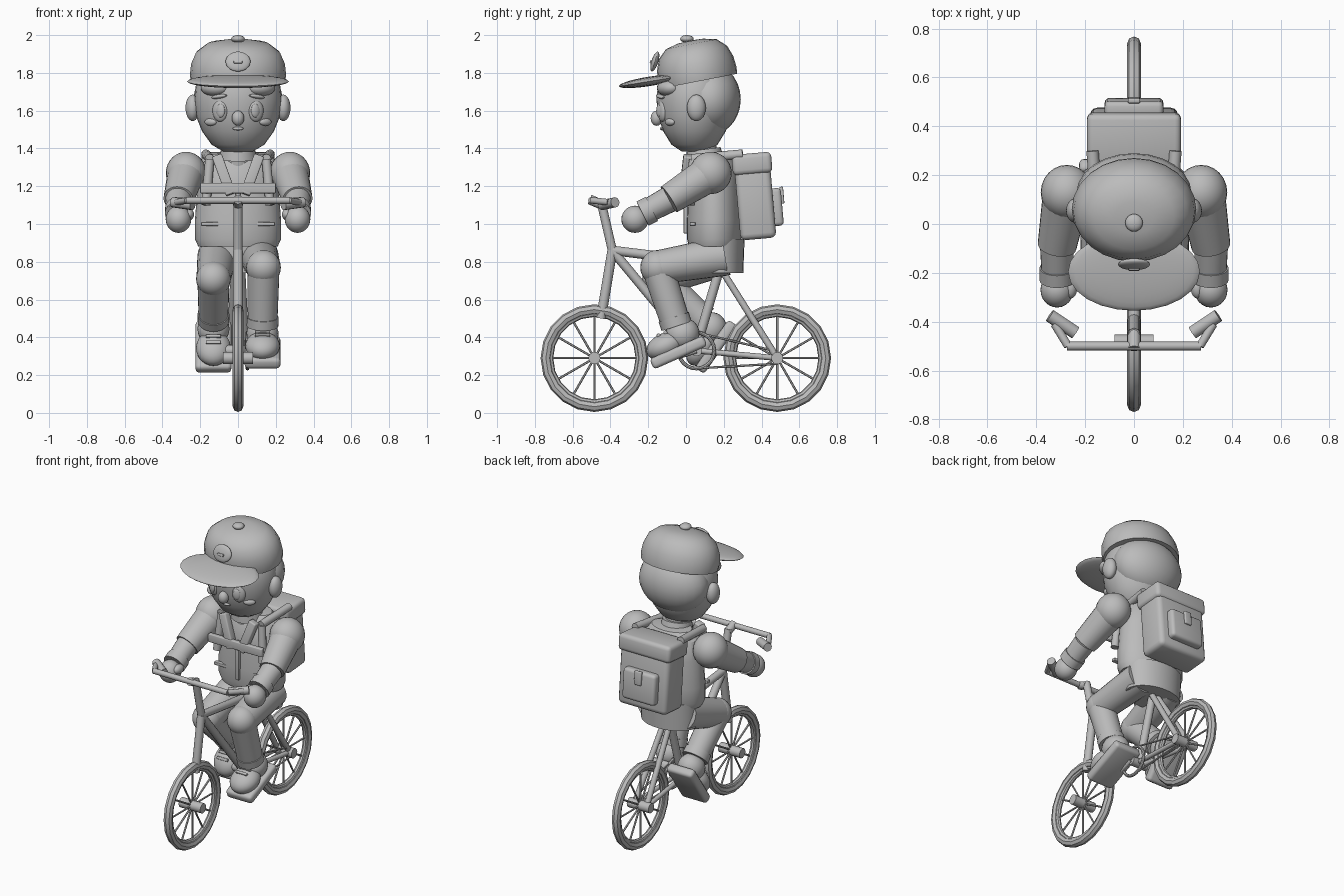
import bpy, bmesh, math
from mathutils import Matrix, Vector, Euler

if "Cube" in bpy.data.objects:
    bpy.data.objects.remove(bpy.data.objects["Cube"], do_unlink=True)

grey = bpy.data.materials.new("plain grey")
grey.use_nodes = True
grey.diffuse_color = (0.5, 0.5, 0.5, 1)
grey.node_tree.nodes["Principled BSDF"].inputs["Base Color"].default_value = (0.5, 0.5, 0.5, 1)
made = []
SIDES = (("left", 1), ("right", -1))


def finish(name, bm, matrix=Matrix()):
    bm.transform(matrix)
    bmesh.ops.recalc_face_normals(bm, faces=bm.faces[:])
    mesh = bpy.data.meshes.new(name)
    bm.to_mesh(mesh)
    bm.free()
    mesh.materials.append(grey)
    ob = bpy.data.objects.new(name, mesh)
    bpy.context.collection.objects.link(ob)
    made.append(ob)
    return ob


def place(loc, rx=0, ry=0, rz=0, scale=(1, 1, 1)):
    rot = Euler([math.radians(a) for a in (rx, ry, rz)]).to_matrix().to_4x4()
    return Matrix.Translation(loc) @ rot @ Matrix.Diagonal((*scale, 1))


def ball(name, loc, radii, rx=0, ry=0, rz=0, frame=Matrix()):
    bm = bmesh.new()
    bmesh.ops.create_uvsphere(bm, u_segments=24, v_segments=14, radius=1)
    return finish(name, bm, frame @ place(loc, rx, ry, rz, radii))


def box(name, loc, size, rx=0, ry=0, bevel=0.0, frame=Matrix()):
    bm = bmesh.new()
    bmesh.ops.create_cube(bm, size=1)
    bm.transform(Matrix.Diagonal((*size, 1)))
    if bevel:
        bmesh.ops.bevel(bm, geom=bm.edges[:], offset=bevel, segments=3, profile=0.5, affect='EDGES')
    return finish(name, bm, frame @ place(loc, rx, ry))


def rod(name, a, b, r1, r2=None, sides=12):
    a, b = Vector(a), Vector(b)
    bm = bmesh.new()
    bmesh.ops.create_cone(bm, cap_ends=True, segments=sides, radius1=r1,
                          radius2=r1 if r2 is None else r2, depth=(b - a).length)
    turn = (b - a).to_track_quat('Z', 'Y').to_matrix().to_4x4()
    return finish(name, bm, Matrix.Translation((a + b) / 2) @ turn)


def lathe(name, profile, matrix, sides=28):
    bm = bmesh.new()
    verts = [bm.verts.new((r, 0, z)) for r, z in profile]
    edges = [bm.edges.new(pair) for pair in zip(verts, verts[1:])]
    bmesh.ops.spin(bm, geom=verts + edges, cent=(0, 0, 0), axis=(0, 0, 1),
                   angle=math.tau, steps=sides, use_duplicate=False)
    bmesh.ops.remove_doubles(bm, verts=bm.verts[:], dist=0.0005)
    return finish(name, bm, matrix)


def ring(name, loc, major, minor, sides=20):
    section = [(major + minor * math.cos(i * math.tau / 8), minor * math.sin(i * math.tau / 8))
               for i in range(9)]
    return lathe(name, section, place(loc, ry=90), sides)


# Wheels
for end, y in (("front", -0.485), ("rear", 0.483)):
    hub = Vector((0, y, 0.29))
    ring(end + "_tyre", hub, 0.257, 0.028)
    ring(end + "_rim", hub, 0.234, 0.016)
    rod(end + "_hub", hub - Vector((0.08, 0, 0)), hub + Vector((0.08, 0, 0)), 0.032)
    for i in range(12):
        a = i * math.tau / 12
        rod(end + "_spoke", hub, hub + Vector((0, math.cos(a), math.sin(a))) * 0.23, 0.006, sides=6)

# Frame tubes
head_joint, bracket, seat_joint = (0, -0.39, 0.86), (0, 0.05, 0.33), (0, 0.18, 0.77)
rod("fork", (0, -0.45, 0.5), head_joint, 0.026)
rod("steering_stem", head_joint, (0, -0.45, 1.12), 0.024)
rod("top_tube", head_joint, (0, 0.18, 0.79), 0.025)
rod("down_tube", head_joint, bracket, 0.025)
rod("seat_tube", bracket, seat_joint, 0.025)
for side, s in SIDES:
    rod(side + "_seat_stay", (s * 0.02, 0.18, 0.77), (s * 0.045, 0.483, 0.29), 0.018)
    rod(side + "_chain_stay", (s * 0.02, 0.05, 0.33), (s * 0.045, 0.483, 0.29), 0.015)

# Drive
ring("chainring", (0.05, 0.055, 0.33), 0.095, 0.01, 24)
rod("crank_axle", (-0.07, 0.055, 0.33), (0.07, 0.055, 0.33), 0.03)
rod("left_crank", (0.07, 0.055, 0.33), (0.07, -0.04, 0.3), 0.015)
rod("right_crank", (-0.07, 0.055, 0.33), (-0.07, 0.16, 0.35), 0.015)
rod("upper_chain", (0.05, 0.08, 0.42), (0.05, 0.483, 0.325), 0.006, sides=6)
rod("lower_chain", (0.05, 0.04, 0.235), (0.05, 0.483, 0.26), 0.006, sides=6)

# Handlebar
rod("handlebar", (-0.275, -0.5, 1.125), (0.275, -0.5, 1.125), 0.018)
rod("bar_clamp", (0, -0.44, 1.1), (0, -0.51, 1.13), 0.026)
for side, s in SIDES:
    rod(side + "_bar_end", (s * 0.27, -0.5, 1.125), (s * 0.325, -0.41, 1.115), 0.017)
    rod(side + "_grip", (s * 0.345, -0.375, 1.115), (s * 0.24, -0.445, 1.1), 0.027)

# Legs and shoes
for side, s, foot_at, tilt, knee, ankle in (
        ("left", 1, (0.13, -0.04, 0.32), 24, (0.135, -0.15, 0.77), (0.13, -0.05, 0.46)),
        ("right", -1, (-0.13, 0.16, 0.35), 55, (-0.13, -0.14, 0.71), (-0.13, 0.09, 0.49))):
    knee, ankle = Vector(knee), Vector(ankle)
    rod(side + "_thigh", (s * 0.11, 0.2, 0.83), knee, 0.105, 0.09, 24)
    ball(side + "_knee", knee, (0.092, 0.092, 0.092))
    rod(side + "_shin", knee, ankle, 0.085, 0.078, 24)
    along = (ankle - knee).normalized()
    rod(side + "_trouser_cuff", ankle - along * 0.05, ankle, 0.084, 0.084, 24)
    rod(side + "_sock", ankle, ankle + along * 0.06, 0.06, 0.06, 20)
    foot = place(foot_at, rx=tilt)
    box(side + "_sole", (0, 0, 0), (0.19, 0.31, 0.06), bevel=0.02, frame=foot)
    ball(side + "_shoe_toe", (0, -0.05, 0.06), (0.092, 0.105, 0.068), frame=foot)
    ball(side + "_shoe_heel", (0, 0.06, 0.08), (0.085, 0.09, 0.085), frame=foot)
    for y in (-0.06, -0.02):
        box(side + "_shoe_lace", (0, y, 0.125), (0.08, 0.018, 0.02), rx=12, bevel=0.004, frame=foot)

# Pelvis, torso and neck
lathe("pelvis", [(0, 0), (0.95, 0), (1, 0.18), (0, 0.18)], place((0, 0.175, 0.74), scale=(0.2, 0.135, 1)))
lathe("torso", [(0, 0.88), (0.92, 0.88), (1, 0.92), (1, 1.02), (0.94, 1.2), (0.84, 1.32), (0.6, 1.37), (0, 1.38)],
      place((0, 0.15, 0), scale=(0.228, 0.145, 1)))
rod("neck", (0, 0.1, 1.32), (0, 0.08, 1.44), 0.075, 0.075, 20)
lathe("collar", [(0.07, 0), (0.1, 0), (0.09, 0.05), (0.07, 0.05)], place((0, 0.1, 1.345), rx=8))

# Arms
for side, s in SIDES:
    shoulder, elbow = Vector((s * 0.275, 0.13, 1.27)), Vector((s * 0.315, -0.09, 1.13))
    wrist = Vector((s * 0.315, -0.23, 1.055))
    ball(side + "_shoulder", shoulder, (0.107, 0.112, 0.112))
    rod(side + "_sleeve", shoulder, elbow, 0.098, 0.08, 24)
    rod(side + "_forearm", elbow, wrist, 0.07, 0.062, 24)
    rod(side + "_wrist_cuff", wrist + Vector((0, 0.05, 0.025)), wrist, 0.072, 0.072, 20)
    ball(side + "_hand", (s * 0.315, -0.27, 1.025), (0.068, 0.072, 0.072))
    ball(side + "_thumb", (s * 0.26, -0.26, 1.05), (0.028, 0.045, 0.03))

# Chest straps, lapels and pocket flaps
box("chest_strap", (0, -0.02, 1.19), (0.4, 0.03, 0.055), bevel=0.006)
box("vest_zip", (0, 0.0, 1.08), (0.025, 0.025, 0.26), bevel=0.004)
for side, s in SIDES:
    box(side + "_lapel", (s * 0.075, 0.0, 1.26), (0.055, 0.05, 0.22), rx=-6, ry=s * 20, bevel=0.008)
    box(side + "_pocket_flap", (s * 0.14, 0.035, 1.0), (0.11, 0.03, 0.02), bevel=0.004)
    rod(side + "_front_strap", (s * 0.15, 0.04, 1.34), (s * 0.17, 0.02, 1.1), 0.025)
    rod(side + "_shoulder_strap", (s * 0.15, 0.03, 1.345), (s * 0.17, 0.3, 1.37), 0.025)

# Backpack
pack = place((0, 0.365, 1.14), rx=5)
box("backpack", (0, 0, -0.02), (0.36, 0.19, 0.4), bevel=0.03, frame=pack)
box("backpack_lid", (0, 0, 0.18), (0.385, 0.21, 0.11), bevel=0.025, frame=pack)
box("backpack_pocket", (0, 0.105, -0.06), (0.24, 0.07, 0.2), bevel=0.02, frame=pack)
box("pocket_strap", (0, 0.143, 0.0), (0.05, 0.02, 0.09), bevel=0.006, frame=pack)

# Head, hair and ears
lathe("head", [(0, 1.38), (0.08, 1.385), (0.14, 1.42), (0.19, 1.49), (0.222, 1.57), (0.232, 1.66),
               (0.22, 1.76), (0.15, 1.85), (0, 1.88)], place((0, 0.045, 0), scale=(1, 0.87, 1)))
ball("hair", (0, 0.125, 1.66), (0.236, 0.165, 0.19))
for side, s in SIDES:
    ball(side + "_ear", (s * 0.24, 0.055, 1.615), (0.038, 0.05, 0.07))
    ball(side + "_fringe", (s * 0.12, -0.09, 1.72), (0.08, 0.06, 0.045), rz=s * 25)
    ball(side + "_eye", (s * 0.095, -0.125, 1.6), (0.042, 0.022, 0.058), rz=s * 22)
    ball(side + "_pupil", (s * 0.092, -0.143, 1.6), (0.024, 0.012, 0.036), rz=s * 22)
    ball(side + "_brow", (s * 0.1, -0.135, 1.675), (0.045, 0.018, 0.011), ry=s * 8, rz=s * 24)
    ball(side + "_cheek", (s * 0.145, -0.085, 1.54), (0.037, 0.018, 0.02), rz=s * 35)
ball("nose", (0, -0.155, 1.56), (0.033, 0.032, 0.04))
ball("mouth", (0, -0.125, 1.505), (0.03, 0.014, 0.009))

# Cap
cap = place((0, 0.06, 1.79), rx=11)
lathe("cap_dome", [(0, -0.005), (0.25, -0.035), (0.255, 0.0), (0.248, 0.06), (0.222, 0.12),
                   (0.165, 0.165), (0.08, 0.182), (0, 0.185)], cap @ Matrix.Diagonal((1, 0.83, 1, 1)), 24)
ball("cap_button", (0, 0.005, 1.98), (0.036, 0.036, 0.02))
ball("cap_brim", (0, -0.195, 1.755), (0.27, 0.162, 0.025), rx=9)
ball("cap_badge", (0, -0.165, 1.86), (0.066, 0.018, 0.055), rx=-18)
box("badge_bar", (0, -0.185, 1.858), (0.045, 0.012, 0.016), rx=-18, bevel=0.003)

# Smooth shading with sharp creases
bpy.ops.object.select_all(action='DESELECT')
for ob in made:
    ob.select_set(True)
bpy.context.view_layer.objects.active = made[0]
bpy.ops.object.shade_smooth_by_angle(angle=math.radians(35))
